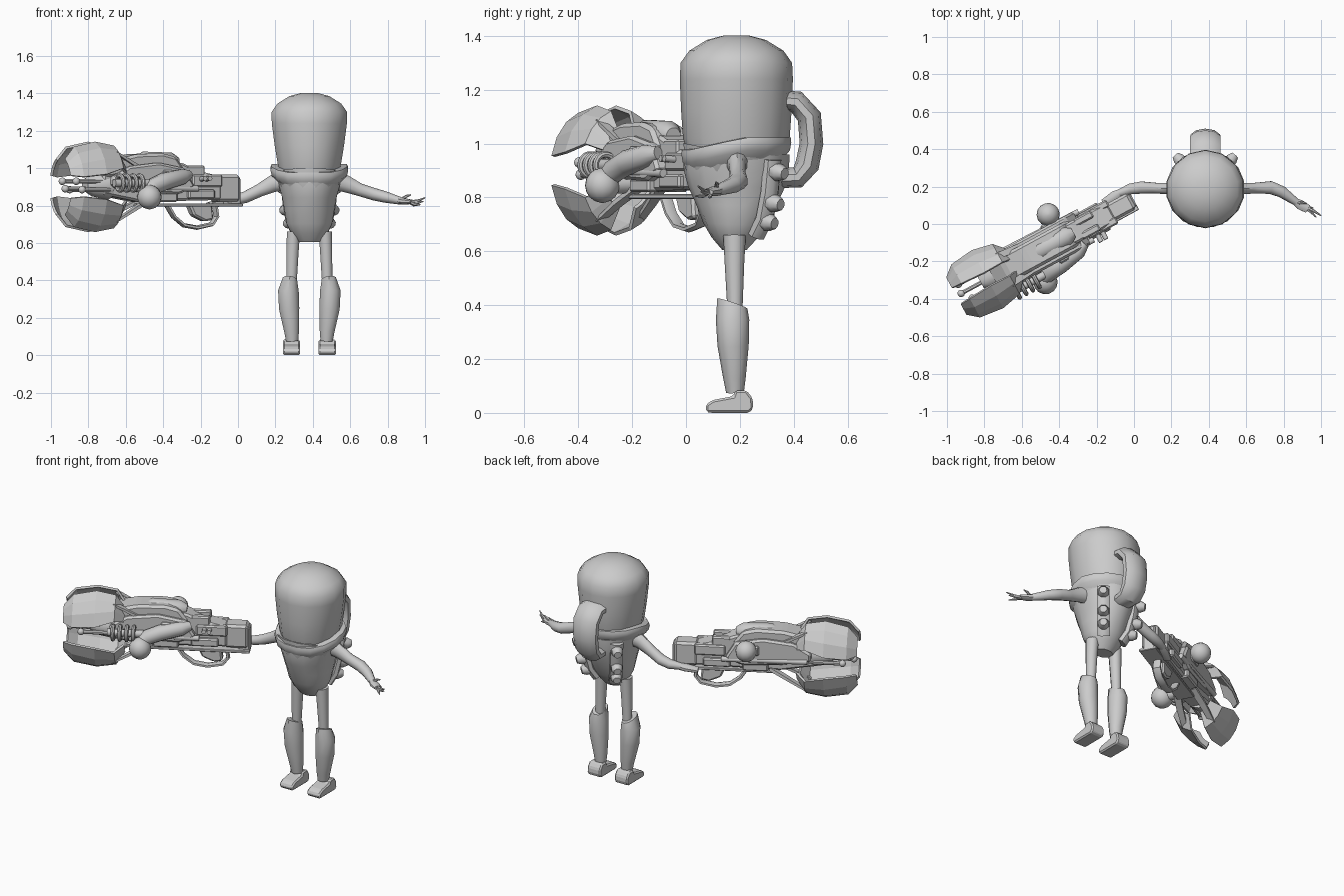
import bpy, bmesh, math
from mathutils import Vector, Matrix

grey = bpy.data.materials.new("plain grey")
grey.diffuse_color = (0.6, 0.6, 0.6, 1)
I = Matrix.Identity(4)
# Gun frame: local Y runs to the muzzle, local X to its back side
G = Matrix.Translation((-0.01, 0.125, 0)) @ Matrix.Rotation(math.radians(118.5), 4, 'Z')
CX, CY = 0.3815, 0.187
smooth = []


def finish(name, bm, M=I, soft=True):
    bmesh.ops.recalc_face_normals(bm, faces=bm.faces)
    me = bpy.data.meshes.new(name)
    bm.to_mesh(me)
    bm.free()
    me.transform(M)
    me.materials.append(grey)
    ob = bpy.data.objects.new(name, me)
    bpy.context.collection.objects.link(ob)
    if soft:
        smooth.append(ob)
    return ob


def loft(name, rows, n=10, ref=(1, 0, 0), M=I, deform=None, soft=True):
    """Rows of (x, y, z, radius along ref, other radius) skinned and capped."""
    bm = bmesh.new()
    P = [Vector(r[:3]) for r in rows]
    rings = []
    for i, r in enumerate(rows):
        t = (P[min(i + 1, len(P) - 1)] - P[max(i - 1, 0)]).normalized()
        a = Vector(ref)
        a = (a - t * a.dot(t)).normalized()
        b = t.cross(a)
        ring = []
        for k in range(n):
            w = 2 * math.pi * (k + 0.5) / n
            p = P[i] + a * (r[3] * math.cos(w)) + b * (r[4] * math.sin(w))
            ring.append(bm.verts.new(deform(p) if deform else p))
        rings.append(ring)
    for r0, r1 in zip(rings, rings[1:]):
        for k in range(n):
            j = (k + 1) % n
            bm.faces.new((r0[k], r0[j], r1[j], r1[k]))
    bm.faces.new(rings[0])
    bm.faces.new(rings[-1])
    return finish(name, bm, M, soft)


def prism(name, pts, x0, x1, M=I, bevel=0.0):
    """Outline in the y-z plane, extruded along x."""
    bm = bmesh.new()
    A = [bm.verts.new((x0, y, z)) for y, z in pts]
    B = [bm.verts.new((x1, y, z)) for y, z in pts]
    bm.faces.new(A)
    bm.faces.new(B)
    for i in range(len(pts)):
        j = (i + 1) % len(pts)
        bm.faces.new((A[i], A[j], B[j], B[i]))
    bmesh.ops.recalc_face_normals(bm, faces=bm.faces)
    if bevel:
        bmesh.ops.bevel(bm, geom=list(bm.edges), offset=bevel, segments=1, affect='EDGES')
    return finish(name, bm, M, False)


def box(name, x0, x1, y0, y1, z0, z1, M=G, bevel=0.008):
    return prism(name, [(y0, z0), (y1, z0), (y1, z1), (y0, z1)], x0, x1, M, bevel)


def rod(name, p, q, r, M=G, n=10):
    d = Vector(q) - Vector(p)
    ref = (1, 0, 0) if abs(d.normalized().x) < 0.7 else (0, 0, 1)
    return loft(name, [(*p, r, r), (*q, r, r)], n, ref, M)


def ball(name, c, r, M=G):
    rows = []
    for i in range(9):
        w = math.pi * (0.03 + 0.94 * i / 8)
        rows.append((c[0], c[1], c[2] - r * math.cos(w), r * math.sin(w), r * math.sin(w)))
    return loft(name, rows, 14, (1, 0, 0), M)


# Helmet, collar and body
loft("helmet", [(CX, CY, z, a, b) for z, a, b in (
    (0.96, .16, .18), (1.02, .173, .198), (1.12, .19, .205), (1.24, .206, .21), (1.30, .207, .207),
    (1.345, .175, .175), (1.385, .11, .11), (1.402, .045, .045))], 14)
drop = lambda p: p - Vector((0, 0, 0.045 * min(1, max(0, (CY + 0.03 - p.y) / 0.2))))
loft("collar", [(CX, CY, z, a, b) for z, a, b in (
    (0.93, .16, .165), (0.975, .205, .203), (1.005, .212, .208), (1.022, .205, .206), (1.024, .165, .185))],
    16, deform=drop)
loft("torso", [(CX, y, z, a, b) for y, z, a, b in (
    (.18, .605, .06, .045), (.18, .65, .098, .085), (.182, .70, .124, .118), (.185, .77, .136, .148),
    (.187, .84, .148, .18), (.187, .90, .165, .195), (.187, .96, .175, .198))], 14)
loft("chest_bib", [(CX, .15, .83, .10, .14), (CX, .16, .89, .155, .175), (CX, .175, .965, .185, .194)], 12)

# Air pipe on the back
loft("back_pipe", [(CX, y, z, a, b) for y, z, a, b in (
    (.34, 1.16, .085, .04), (.41, 1.155, .085, .042), (.458, 1.10, .085, .045), (.466, 1.0, .082, .044),
    (.45, .92, .08, .045), (.415, .875, .075, .04), (.33, .87, .065, .036))], 10)

for s, side in ((-1, "left"), (1, "right")):
    # Back side panels with round knobs
    d = Vector((s * 0.66, 0.75, 0))
    c = Vector((CX, CY, 0))
    loft(side + "_back_panel", [(*(c + d * r + Vector((0, 0, z))), .04, .03) for r, z in (
        (.10, .66), (.14, .72), (.165, .82), (.18, .94))], 8, (0.75, -0.66 * s, 0))
    for r, z in ((.165, .90), (.145, .785), (.115, .715)):
        p = c + d * r + Vector((0, 0, z))
        q = p + d * 0.075 - Vector((0, 0, 0.012))
        loft(side + "_back_knob", [(*p, .034, .034), (*(p + (q - p) * .65), .034, .034), (*q, .022, .022)],
             8, (0, 0, 1))

    # Legs, shin guards and feet
    X = lambda dx: CX + s * dx
    loft(side + "_thigh", [(X(.085), .18, .66, .037, .042), (X(.09), .18, .55, .034, .036),
                           (X(.096), .182, .36, .028, .027)], 10)
    tip = lambda p: p + Vector((0, 0, (0.175 - p.y) * 0.35 if p.z > 0.39 else 0))
    loft(side + "_shin", [(X(.092), .182, .075, .034, .033), (X(.095), .18, .13, .042, .042),
                          (X(.108), .175, .25, .057, .058), (X(.112), .173, .345, .058, .062),
                          (X(.104), .172, .405, .04, .056)], 10, deform=tip)
    x = X(.096)
    prism(side + "_foot", [(.075, .004), (.073, .03), (.10, .048), (.175, .062), (.183, .083), (.225, .083),
                           (.247, .055), (.25, .018), (.235, 0), (.09, 0)], x - .046, x + .046, I, .008)

# Free arm and open hand
loft("free_arm", [(.52, .19, .935, .045, .055), (.58, .19, .915, .032, .045), (.65, .192, .885, .03, .034),
                  (.73, .195, .86, .036, .033), (.79, .172, .845, .032, .03), (.87, .115, .825, .02, .02)],
     10, (0, 1, 0))
loft("free_hand", [(.86, .122, .827, .02, .02), (.89, .102, .822, .028, .018), (.93, .08, .82, .024, .012)],
     8, (0, 1, 0))
for tipx, tipy, tipz in ((1.0, .045, .842), (.99, .055, .822), (.975, .035, .805), (.96, .085, .80)):
    m = ((.92 + tipx) / 2, (.085 + tipy) / 2 + .004, (.815 + tipz) / 2 - .004)
    loft("finger", [(.915, .088, .82, .009, .009), (*m, .008, .008), (tipx, tipy, tipz, .003, .003)], 6, (0, 1, 0))
loft("thumb", [(.87, .11, .83, .009, .009), (.90, .115, .85, .008, .008), (.925, .11, .858, .003, .003)],
     6, (0, 1, 0))

# Arm that carries the gun
loft("gun_arm", [(.243, .19, .935, .045, .055), (.183, .19, .915, .032, .045), (.113, .192, .88, .03, .034),
                 (.04, .195, .845, .034, .031), (-.02, .187, .828, .03, .028), (-.08, .165, .822, .02, .02)],
     10, (0, 1, 0))
loft("gun_hand", [(-.07, .17, .822, .02, .02), (-.10, .15, .815, .03, .022), (-.16, .11, .80, .025, .018)],
     8, (0, 1, 0))

# Gun core, rear stock and shell
prism("gun_core", [(.12, .83), (.12, .955), (.25, .985), (.36, 1.03), (.70, 1.03), (.84, .97), (.84, .86),
                   (.62, .82)], -.06, .06, G, .012)
box("gun_stock", -.05, .05, 0, .14, .82, .965, bevel=.014)
box("gun_stock_pad", -.038, .038, -.01, .06, .80, .95)
prism("gun_top_shell", [(.34, .98), (.40, 1.06), (.48, 1.08), (.64, 1.075), (.77, 1.045), (.86, .97), (.80, .95),
                        (.62, .99)], -.075, .075, G, .015)
for s, side in ((-1, "front"), (1, "back")):
    sx = lambda a, b: sorted((s * a, s * b))
    prism("gun_side_shell_" + side, [(.30, .90), (.36, 1.0), (.52, 1.03), (.70, 1.01), (.80, .95), (.80, .90),
                                     (.62, .87), (.40, .86)], *sx(.04, .10), G, .012)
    for i, (a, b, y0, y1, z0, z1) in enumerate((
            (.03, .072, .12, .30, .90, .965), (.03, .082, .17, .33, .835, .885), (.03, .085, .40, .55, .82, .87),
            (.05, .115, .44, .50, .93, .99), (.02, .06, .22, .33, .96, 1.015))):
        box("gun_side_block_" + side, *sx(a, b), y0, y1, z0, z1)
    rod("gun_side_pipe_" + side, (s * .085, .28, .89), (s * .095, .78, .90), .016)
loft("gun_top_drum", [(0, .36, 1.03, .03, .03), (0, .40, 1.035, .055, .05), (0, .56, 1.04, .055, .05),
                      (0, .61, 1.03, .03, .03)], 12, (1, 0, 0), G)

# Under rail, grip and trigger guard
box("gun_under_rail", -.06, .045, -.01, .60, .795, .812, bevel=.003)
prism("gun_grip", [(.16, .81), (.30, .81), (.27, .745), (.20, .715), (.15, .725)], -.03, .03, G, .01)
loft("gun_trigger_guard", [(0, y, z, .026, .012) for y, z in (
    (.13, .80), (.12, .74), (.15, .70), (.24, .682), (.32, .695), (.38, .74), (.42, .80))], 6, (1, 0, 0), G)

# Tank, flask and coil on the front side, flask on the back side
loft("gun_tank", [(-.08, .33, .965, .025, .025), (-.10, .38, .955, .042, .042), (-.12, .50, .93, .047, .047),
                  (-.13, .58, .90, .045, .045), (-.15, .62, .86, .035, .035)], 12, (1, 0, 0), G)
ball("gun_front_flask", (-.162, .615, .845), .065)
rod("gun_front_flask_neck", (-.06, .60, .85), (-.16, .61, .845), .035)
ball("gun_back_flask", (.149, .43, .975), .062)
rod("gun_back_flask_neck", (.05, .43, .95), (.15, .43, .972), .035)
rod("gun_coil_core", (-.125, .60, .92), (-.125, .81, .92), .022)
for i in range(4):
    bpy.ops.mesh.primitive_torus_add(major_segments=18, minor_segments=8, major_radius=.04, minor_radius=.012)
    ring = bpy.context.object
    ring.name = "gun_coil_ring"
    ring.data.transform(G @ Matrix.Translation((-.128, .655 + .04 * i, .92)) @ Matrix.Rotation(math.pi / 2, 4, 'X'))
    ring.data.materials.append(grey)
    smooth.append(ring)
for y in (.22, .25):
    rod("gun_side_nub", (-.05, y, .94), (-.115, y, .945), .013)

# Muzzle works inside the claws
loft("gun_muzzle", [(0, .78, .91, .075, .08), (0, .88, .91, .06, .06), (0, .92, .91, .035, .035)], 10, (1, 0, 0), G)
for x, z, y in ((-.05, .93, 1.0), (.05, .93, 1.03), (0, .89, 1.04), (-.06, .885, .97), (.06, .885, .98)):
    rod("gun_muzzle_prong", (x, .80, z), (x, y, z), .012, n=8)
    ball("gun_prong_tip", (x, y, z), .02)

# Four angular claws round the muzzle, on an oval
for sx_ in (-1, 1):
    for sz in (-1, 1):
        bm = bmesh.new()
        grid = []
        for y, k, lo, hi in ((.72, .62, 30, 72), (.77, .95, 26, 76), (.88, 1.03, 16, 78), (1.01, .93, 14, 74),
                             (1.065, .68, 22, 66)):
            row = []
            for j in range(4):
                w = math.radians(lo + (hi - lo) * j / 3)
                row.append(bm.verts.new((sx_ * .172 * k * math.cos(w), y, .90 + sz * .234 * k * math.sin(w))))
            grid.append(row)
        for a, b in zip(grid, grid[1:]):
            for j in range(3):
                bm.faces.new((a[j], a[j + 1], b[j + 1], b[j]))
        claw = finish("gun_claw", bm, G, False)
        mod = claw.modifiers.new("thickness", 'SOLIDIFY')
        mod.thickness = .014
        mod.offset = 0
        # Strut holding the claw
        loft("gun_claw_strut", [(sx_ * .05, .56, .90 + sz * .07, .03, .014),
                                (sx_ * .07, .66, .90 + sz * .12, .028, .012),
                                (sx_ * .085, .78, .90 + sz * .185, .022, .008)], 4, (1, 0, 0), G, soft=False)

bpy.ops.object.select_all(action='DESELECT')
for ob in smooth:
    ob.select_set(True)
bpy.context.view_layer.objects.active = smooth[0]
bpy.ops.object.shade_smooth_by_angle(angle=math.radians(42))
